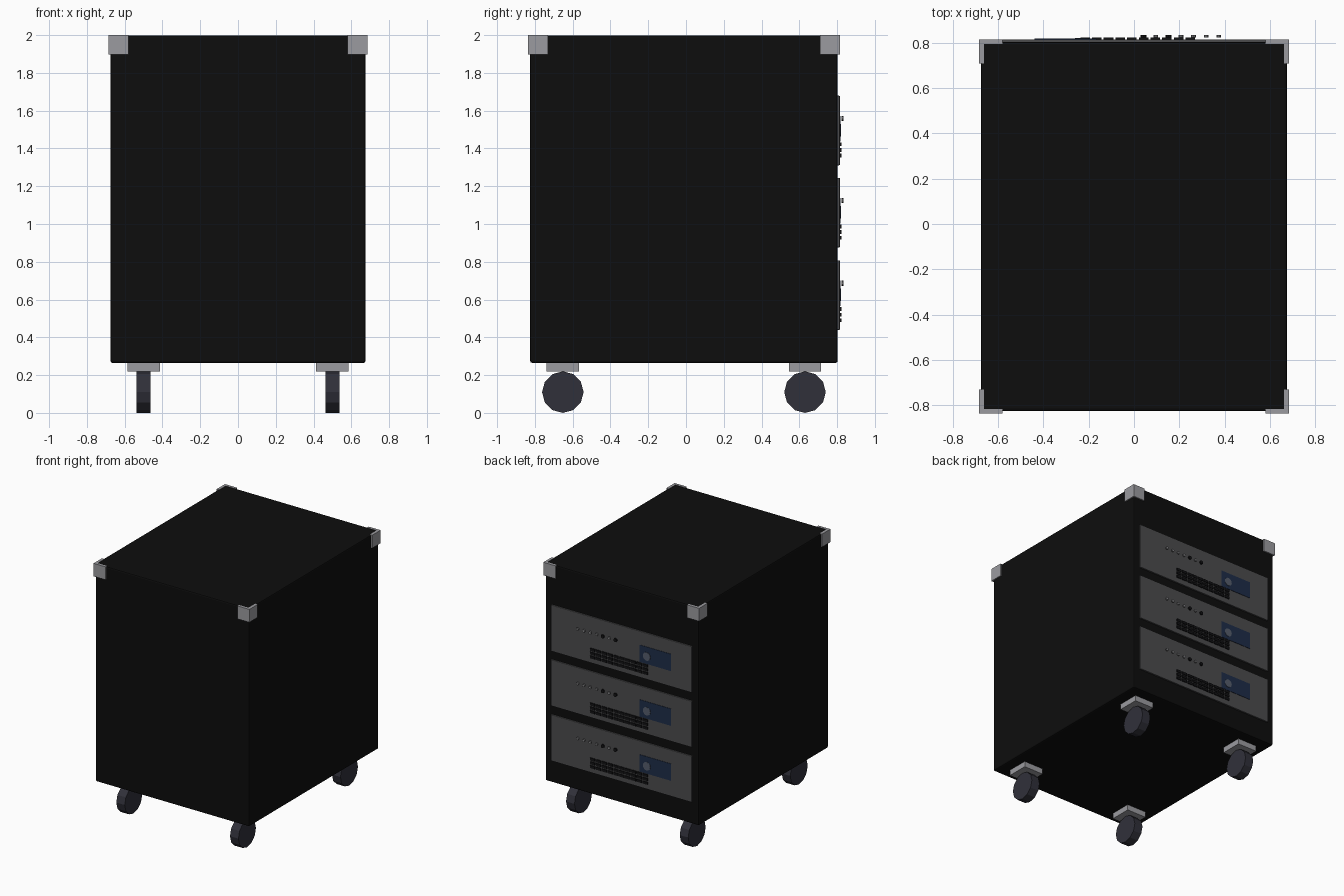
import bpy, bmesh, math
from mathutils import Matrix

if "Cube" in bpy.data.objects:
    bpy.data.objects.remove(bpy.data.objects["Cube"])


def mat(name, col):
    m = bpy.data.materials.new(name)
    m.diffuse_color = (*col, 1)
    m.use_nodes = True
    m.node_tree.nodes["Principled BSDF"].inputs["Base Color"].default_value = m.diffuse_color
    return m


BLACK = mat("case black", (0.004, 0.004, 0.004))
METAL = mat("metal grey", (0.33, 0.33, 0.35))
PANEL = mat("panel grey", (0.07, 0.07, 0.073))
RUBBER = mat("wheel rubber", (0.03, 0.03, 0.042))
SCREEN = mat("screen blue", (0.013, 0.026, 0.065))
DARK = mat("vent black", (0.006, 0.006, 0.007))
LIGHT = mat("button grey", (0.22, 0.22, 0.23))
DIAL = mat("dial blue grey", (0.09, 0.11, 0.15))


def finish(name, bm, m):
    bmesh.ops.recalc_face_normals(bm, faces=bm.faces)
    me = bpy.data.meshes.new(name)
    bm.to_mesh(me)
    bm.free()
    me.materials.append(m)
    ob = bpy.data.objects.new(name, me)
    bpy.context.collection.objects.link(ob)
    return ob


def add_box(bm, x0, x1, y0, y1, z0, z1):
    mtx = Matrix.Translation(((x0 + x1) / 2, (y0 + y1) / 2, (z0 + z1) / 2)) \
        @ Matrix.Diagonal((x1 - x0, y1 - y0, z1 - z0, 1))
    bmesh.ops.create_cube(bm, size=1, matrix=mtx)


def box(name, m, *b, bevel=0):
    bm = bmesh.new()
    add_box(bm, *b)
    if bevel:
        bmesh.ops.bevel(bm, geom=bm.edges[:], offset=bevel, segments=2,
                        profile=0.5, affect='EDGES')
    return finish(name, bm, m)


def cyl(name, m, loc, r, depth, axis, sides):
    bm = bmesh.new()
    rot = Matrix.Rotation(math.pi / 2, 4, 'Y' if axis == 'X' else 'X')
    bmesh.ops.create_cone(bm, cap_ends=True, segments=sides, radius1=r, radius2=r,
                          depth=depth, matrix=Matrix.Translation(loc) @ rot)
    return finish(name, bm, m)


# case body
Y0, Y1 = -0.825, 0.803
box("case_body", BLACK, -0.675, 0.675, Y0, Y1, 0.265, 1.998, bevel=0.01)
CY = (Y0 + Y1) / 2

# L-shaped corner guards at the top
for sx in (-1, 1):
    for sy in (-1, 1):
        pts = [(0, 0), (0.105, 0), (0.105, 0.02), (0.022, 0.02), (0.022, 0.105), (0, 0.105)]
        bm = bmesh.new()
        f = bm.faces.new([bm.verts.new((sx * (0.685 - x), CY + sy * (0.825 - y), 1.897))
                          for x, y in pts])
        r = bmesh.ops.extrude_face_region(bm, geom=[f])
        bmesh.ops.translate(bm, vec=(0, 0, 0.103),
                            verts=[v for v in r["geom"] if isinstance(v, bmesh.types.BMVert)])
        finish("corner_guard", bm, METAL)

# casters: mounting plate and wheel
for x in (-0.5, 0.5):
    for y in (CY - 0.641, CY + 0.641):
        box("caster_plate", METAL, x - 0.086, x + 0.086, y - 0.086, y + 0.086, 0.22, 0.268)
        cyl("caster_wheel", RUBBER, (x, y, 0.11), 0.11, 0.074, 'X', 12)

# three equipment units on the back
for zc in (0.623, 1.06, 1.495):
    box("unit_panel", PANEL, -0.62, 0.62, 0.795, 0.815, zc - 0.184, zc + 0.184, bevel=0.004)
    # screen with round dial
    box("screen", SCREEN, -0.44, -0.165, 0.812, 0.818, zc - 0.058, zc + 0.077)
    cyl("screen_dial", DIAL, (-0.228, 0.818, zc + 0.002), 0.033, 0.006, 'Y', 16)
    # ventilation slots
    bm = bmesh.new()
    for row in range(3):
        for col in range(10):
            x = 0.248 - col * 0.0515
            z = zc - 0.073 - row * 0.03
            add_box(bm, x - 0.021, x + 0.021, 0.812, 0.823, z - 0.01, z + 0.01)
    finish("vent_slots", bm, DARK)
    # row of small buttons, the larger dark ones at the end
    for i in range(7):
        dark = i in (4, 6)
        cyl("button", DARK if dark else LIGHT,
            (0.374 - i * 0.0555, 0.829, zc + 0.064), 0.014 if dark else 0.011, 0.011, 'Y', 10)
